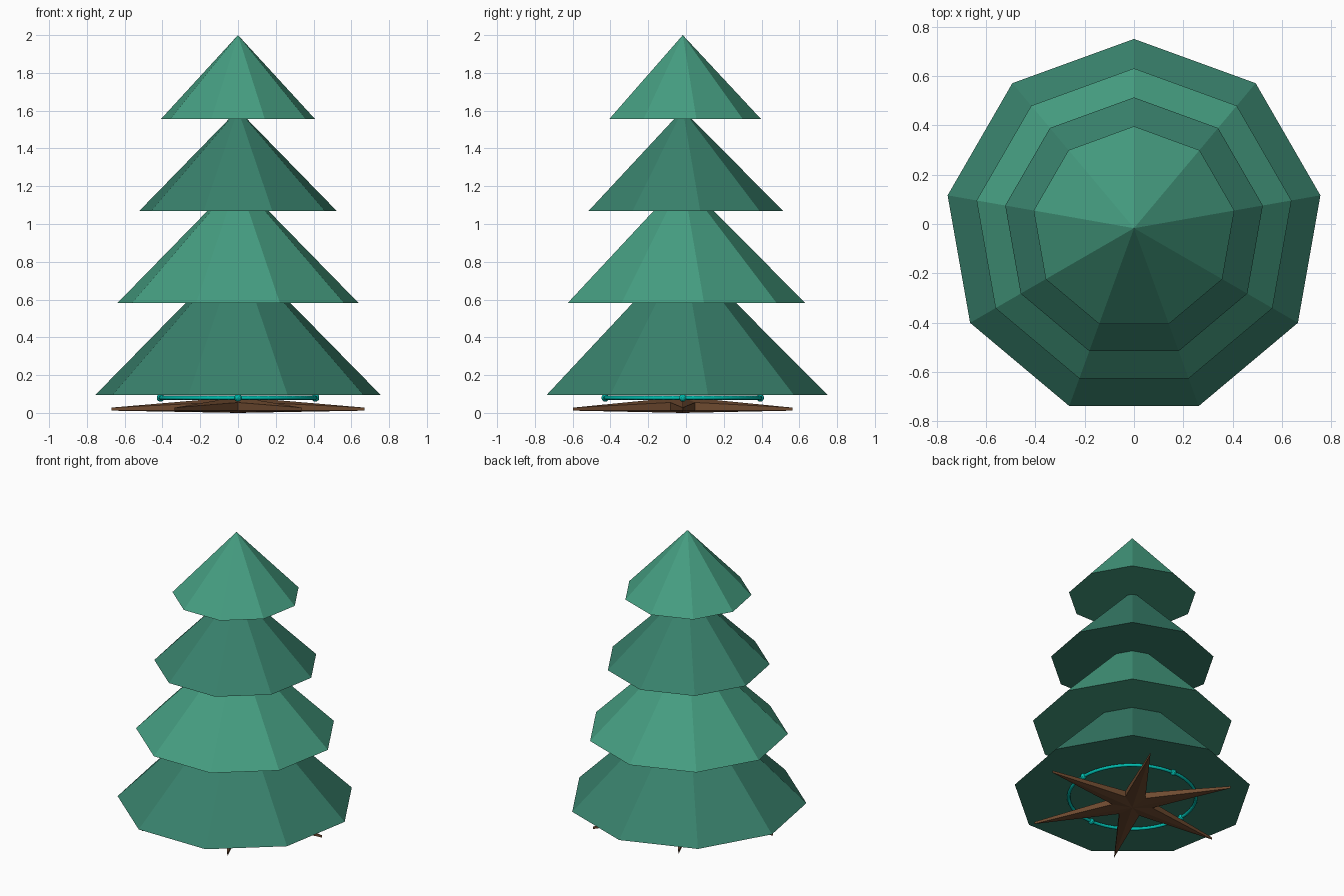
import bpy, bmesh
from math import sin, cos, pi

if "Cube" in bpy.data.objects:
    bpy.data.objects.remove(bpy.data.objects["Cube"])

CY = -0.017  # shared axis of all parts


def material(name, rgb):
    m = bpy.data.materials.new(name)
    m.diffuse_color = (*rgb, 1)
    m.use_nodes = True
    m.node_tree.nodes["Principled BSDF"].inputs["Base Color"].default_value = m.diffuse_color
    return m


def make_object(name, bm, mat):
    bmesh.ops.recalc_face_normals(bm, faces=bm.faces)
    me = bpy.data.meshes.new(name)
    bm.to_mesh(me)
    bm.free()
    me.materials.append(mat)
    ob = bpy.data.objects.new(name, me)
    bpy.context.collection.objects.link(ob)
    ob.location.y = CY
    return ob


dark_green = material("dark_green", (0.04, 0.22, 0.15))
light_green = material("light_green", (0.06, 0.34, 0.22))
brown = material("wood_brown", (0.16, 0.07, 0.03))
teal = material("teal", (0.0, 0.5, 0.42))

# Foliage: four closed nine-sided cones
for i, (z0, z1, r) in enumerate([(0.095, 0.865, 0.767), (0.582, 1.235, 0.648),
                                 (1.07, 1.605, 0.53), (1.557, 2.0, 0.413)]):
    bm = bmesh.new()
    base = [bm.verts.new((r * sin(k * 2 * pi / 9), r * cos(k * 2 * pi / 9), z0)) for k in range(9)]
    tip = bm.verts.new((0, 0, z1))
    bm.faces.new(base)
    for k in range(9):
        bm.faces.new((base[k], base[(k + 1) % 9], tip))
    make_object(f"foliage_tier_{i + 1}", bm, light_green if i % 2 else dark_green)

# Root star: six tapering arms, ridged above and below
bm = bmesh.new()
top = bm.verts.new((0, 0, 0.085))
bottom = bm.verts.new((0, 0, 0.0))
upper, lower = [], []
for k in range(12):
    a = k * pi / 6
    r, zt, zb = (0.67, 0.028, 0.012) if k % 2 == 0 else (0.13, 0.055, 0.012)
    upper.append(bm.verts.new((r * cos(a), r * sin(a), zt)))
    lower.append(bm.verts.new((r * cos(a), r * sin(a), zb)))
for k in range(12):
    n = (k + 1) % 12
    bm.faces.new((upper[k], upper[n], top))
    bm.faces.new((lower[n], lower[k], bottom))
    bm.faces.new((lower[k], lower[n], upper[n], upper[k]))
make_object("root_star", bm, brown)

# Ring under the lowest tier
bpy.ops.mesh.primitive_torus_add(major_radius=0.41, minor_radius=0.011, major_segments=48,
                                 minor_segments=8, location=(0, CY, 0.08))
ring = bpy.context.object
ring.name = "ring"
ring.data.materials.append(teal)
bpy.ops.object.shade_smooth()

# Four beads on the ring
for k in range(4):
    bm = bmesh.new()
    bmesh.ops.create_icosphere(bm, subdivisions=2, radius=0.021)
    bead = make_object(f"ring_bead_{k + 1}", bm, teal)
    bead.location = (0.41 * cos(k * pi / 2), CY + 0.41 * sin(k * pi / 2), 0.08)
